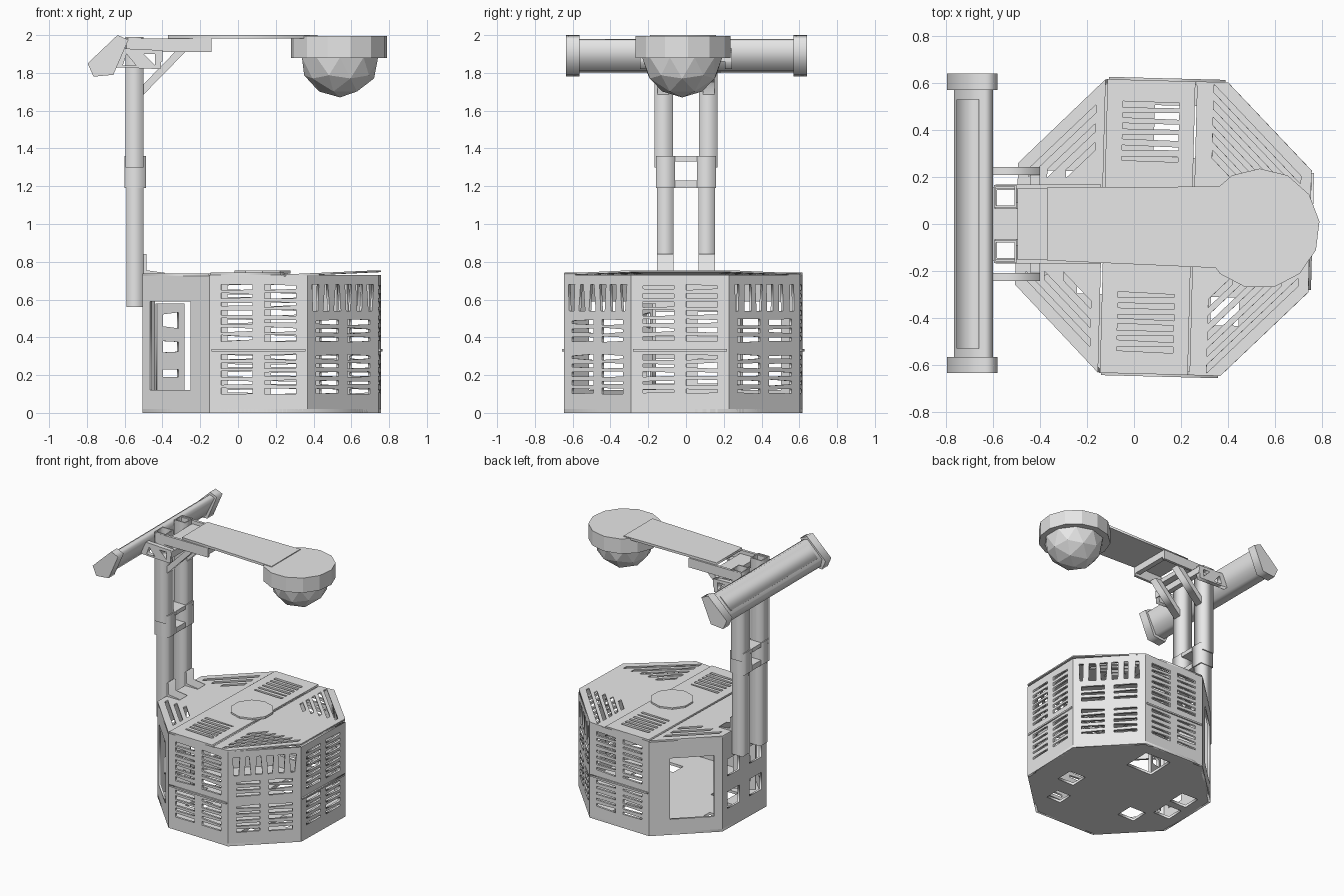
import bpy, bmesh, math, random
from mathutils import Matrix, Vector

random.seed(4)
cube = bpy.data.objects.get("Cube")
if cube:
    bpy.data.objects.remove(cube)

grey = bpy.data.materials.new("light_grey")
grey.use_nodes = True
grey.diffuse_color = (0.8, 0.8, 0.8, 1)
grey.node_tree.nodes["Principled BSDF"].inputs["Base Color"].default_value = (0.8, 0.8, 0.8, 1)


def add(name, mesh, matrix=Matrix()):
    mesh.materials.clear()
    mesh.materials.append(grey)
    ob = bpy.data.objects.new(name, mesh)
    ob.matrix_world = matrix
    bpy.context.collection.objects.link(ob)
    return ob


def plate(name, outline, holes, thick, matrix):
    """Flat sheet with holes, extruded evenly about its own plane."""
    cu = bpy.data.curves.new(name, 'CURVE')
    cu.dimensions, cu.fill_mode, cu.extrude = '2D', 'BOTH', thick / 2
    for pts in [outline] + holes:
        sp = cu.splines.new('POLY')
        sp.points.add(len(pts) - 1)
        for p, (u, v) in zip(sp.points, pts):
            p.co = (u, v, 0, 1)
        sp.use_cyclic_u = True
    tmp = bpy.data.objects.new(name + "_outline", cu)
    bpy.context.collection.objects.link(tmp)
    dg = bpy.context.evaluated_depsgraph_get()
    mesh = bpy.data.meshes.new_from_object(tmp.evaluated_get(dg))
    bpy.data.objects.remove(tmp)
    bpy.data.curves.remove(cu)
    return add(name, mesh, matrix)


def from_bmesh(name, bm):
    mesh = bpy.data.meshes.new(name)
    bm.to_mesh(mesh)
    bm.free()
    return add(name, mesh)


def box(name, lo, hi):
    lo, hi = Vector(lo), Vector(hi)
    bm = bmesh.new()
    bmesh.ops.create_cube(bm, size=1, matrix=Matrix.Translation((lo + hi) / 2)
                          @ Matrix.Diagonal((*(hi - lo), 1)))
    return from_bmesh(name, bm)


def cylinder(name, centre, radius, height, sides):
    bm = bmesh.new()
    bmesh.ops.create_cone(bm, cap_ends=True, segments=sides, radius1=radius, radius2=radius,
                          depth=height, matrix=Matrix.Translation(centre))
    return from_bmesh(name, bm)


def rect(u0, u1, v0, v1):
    return [(u0, v0), (u1, v0), (u1, v1), (u0, v1)]


def side_plate(name, profile, holes, y, thick):
    """Profile drawn in x and z, extruded along y."""
    return plate(name, profile, holes, thick,
                 Matrix.Translation((0, y, 0)) @ Matrix.Rotation(math.pi / 2, 4, 'X'))


def tube(name, x0, x1, y0, y1, z0, z1, wall=0.008):
    return plate(name, rect(x0, x1, y0, y1),
                 [rect(x0 + wall, x1 - wall, y0 + wall, y1 - wall)],
                 z1 - z0, Matrix.Translation((0, 0, (z0 + z1) / 2)))


def slot(u, v, w, h, upright=False):
    """Uneven tapering vent slot."""
    a, b = (random.uniform(0.35, 1) * h / 2 for _ in range(2))
    if upright:
        return [(u - a, v - w / 2), (u + a, v - w / 2), (u + b, v + w / 2), (u - b, v + w / 2)]
    return [(u - w / 2, v - a), (u + w / 2, v - b), (u + w / 2, v + b), (u - w / 2, v + a)]


def rows(low, count, width=0.165, pitch=0.045):
    return [slot(u, low + i * pitch, width, 0.034) for i in range(count) for u in (-0.115, 0.115)]


# Octagonal cage frame
A, H, T = 0.625, 0.73, 0.016
S = A * math.tan(math.pi / 8)
cage = Matrix.Translation((0.125, -0.015, 0)) @ Matrix.Rotation(math.radians(-1.5), 4, 'Z')
octagon = [(A, -S), (A, S), (S, A), (-S, A), (-A, S), (-A, -S), (-S, -A), (S, -A)]

# Cage walls: vented, corner vented, doorway and window kinds
kinds = ["vent", "corner", "vent", "door", "window", "door", "vent", "corner"]
for k, kind in enumerate(kinds):
    if kind == "vent":
        holes = rows(0.115, 5) + rows(0.395, 7)
    elif kind == "corner":
        holes = rows(0.115, 5) + rows(0.39, 3)
        holes += [slot(-0.2 + i * 0.08, 0.61, 0.14, 0.055, True) for i in range(6)]
    elif kind == "door":
        holes = [rect(-0.11, 0.2, 0.12, 0.59) if k == 3 else rect(-0.2, 0.11, 0.12, 0.59)]
    else:
        holes = [rect(u - 0.07, u + 0.07, z - 0.065, z + 0.065)
                 for u in (-0.13, 0.13) for z in (0.22, 0.47)]
    turn = cage @ Matrix.Rotation(k * math.pi / 4, 4, 'Z')
    stand = Matrix(((0, 0, 1, A - T / 2), (1, 0, 0, 0), (0, 1, 0, 0), (0, 0, 0, 1)))
    plate("cage_wall_" + kind, rect(-S, S, 0, H), holes, T, turn @ stand)
    if kind == "vent":
        rib = Matrix.Translation((0.01, 0, 0)) @ stand
        plate("wall_rib", rect(-S + 0.01, S - 0.01, 0.325, 0.337), [], T, turn @ rib)

# Opened door leaf just inside the front doorway
plate("door_leaf", rect(-0.08, 0.08, -0.23, 0.23),
      [slot(0, -0.14 + i * 0.14, 0.09, 0.09) for i in range(3)], 0.02,
      Matrix.Translation((-0.36, -0.2, 0.35)) @ Matrix.Rotation(0.4, 4, 'Z')
      @ Matrix.Rotation(math.pi / 2, 4, 'X'))

# Floor with openings
floor_holes = [rect(x - w, x + w, y - w, y + w) for x, y, w in
               [(0.06, 0.41, 0.11), (0.36, -0.09, 0.07), (0.27, -0.35, 0.06),
                (-0.46, 0.16, 0.07), (-0.47, -0.04, 0.07), (-0.29, -0.22, 0.07)]]
plate("cage_floor", octagon, floor_holes, 0.02, cage @ Matrix.Translation((0, 0, 0.01)))


def corner_slots(side, start, sums):
    """Slots running parallel to the cut corners of a roof panel."""
    out = []
    for s in sums:
        for f in (-1, 1):
            x0, x1 = start, s - 0.2
            pts = [(x0, s - x0), (x1, s - x1), (x1, s - x1 + 0.035), (x0, s - x0 + 0.035)]
            out.append([(side * x, f * y) for x, y in pts])
    return out


# Roof in three panels, the right one tipping upwards
mid = [slot(-0.065, f * (0.29 + i * 0.046), 0.24, 0.03) for i in range(6) for f in (-1, 1)]
plate("roof_middle", rect(-S + 0.005, 0.12, -A, A), mid, 0.014,
      cage @ Matrix.Translation((0, 0, 0.736)))
plate("roof_left", [(-S - 0.003, A), (-A, S), (-A, -S), (-S - 0.003, -A)],
      corner_slots(-1, 0.3, (0.62, 0.7, 0.78)), 0.012, cage @ Matrix.Translation((0, 0, 0.731)))
plate("roof_right", [(0.128, A), (S, A), (A, S), (A, -S), (S, -A), (0.128, -A)],
      corner_slots(1, 0.2, (0.5, 0.57, 0.64, 0.71, 0.78)), 0.01,
      cage @ Matrix.Translation((0, 0, 0.722)) @ Matrix.Rotation(-0.045, 4, 'Y'))
cylinder("roof_hatch", (0.13, -0.015, 0.747), 0.155, 0.016, 10)

# Twin hollow posts with sleeves, feet, braces and panel brackets
for f in (-1, 1):
    def span(a, b):
        return sorted((f * a, f * b))
    tube("post_lower", -0.59, -0.5, *span(0.065, 0.153), 0.56, 1.32)
    tube("post_upper", -0.595, -0.5, *span(0.07, 0.167), 1.3, 1.99)
    tube("post_sleeve", -0.602, -0.488, *span(0.058, 0.158), 1.19, 1.36)
    side_plate("post_foot", [(-0.5, 0.73), (-0.39, 0.73), (-0.39, 0.742), (-0.485, 0.755),
                             (-0.485, 0.84), (-0.5, 0.84)], [], f * 0.11, 0.088)
    side_plate("arm_brace", [(-0.505, 1.68), (-0.505, 1.735), (-0.33, 1.915), (-0.275, 1.915)],
               [], f * 0.12, 0.06)
    y0, y1 = span(0.148, 0.168)
    box("arm_rail", (-0.59, y0, 1.91), (-0.14, y1, 1.982))
    side_plate("panel_bracket", [(-0.66, 1.83), (-0.62, 1.93), (-0.4, 1.92), (-0.41, 1.82)],
               [[(-0.61, 1.84), (-0.59, 1.9), (-0.54, 1.84)],
                [(-0.5, 1.9), (-0.44, 1.9), (-0.44, 1.84)]], f * 0.225, 0.035)
for z0, z1 in ((1.19, 1.23), (1.33, 1.36)):
    box("post_crossbar", (-0.6, -0.062, z0), (-0.49, 0.062, z1))
box("arm_mount", (-0.495, -0.15, 1.92), (-0.36, 0.15, 1.955))
box("bracket_bar", (-0.44, -0.24, 1.86), (-0.4, 0.24, 1.91))
box("arm_cross_tie", (-0.18, -0.15, 1.93), (-0.14, 0.15, 1.982))

# Overhead arm and round head
plate("overhead_arm", [(-0.37, -0.155), (0.42, -0.19), (0.42, 0.16), (-0.37, 0.155)], [], 0.018,
      Matrix.Translation((0, 0, 1.991)))
cylinder("head_drum", (0.535, -0.02, 1.937), 0.256, 0.114, 13)

# Faceted dome under the head
bm = bmesh.new()
bmesh.ops.create_icosphere(bm, subdivisions=2, radius=0.212,
                           matrix=Matrix.Translation((0.54, -0.02, 1.882)))
bmesh.ops.bisect_plane(bm, geom=bm.verts[:] + bm.edges[:] + bm.faces[:],
                       plane_co=(0, 0, 1.885), plane_no=(0, 0, 1), clear_outer=True)
from_bmesh("head_dome", bm)

# Tilted panel bar behind the posts, with end caps and a raised face
cap = [(-0.796, 1.85), (-0.638, 2.0), (-0.58, 1.975), (-0.66, 1.79), (-0.765, 1.78)]
for y in (-0.6, 0.605):
    side_plate("panel_end_cap", cap, [], y, 0.07)
side_plate("panel_body", [(-0.765, 1.86), (-0.64, 1.98), (-0.6, 1.965), (-0.675, 1.81),
                          (-0.755, 1.80)], [], 0, 1.15)
side_plate("panel_face", [(-0.755, 1.878), (-0.665, 1.964), (-0.655, 1.955), (-0.745, 1.868)],
           [], 0, 1.06)
